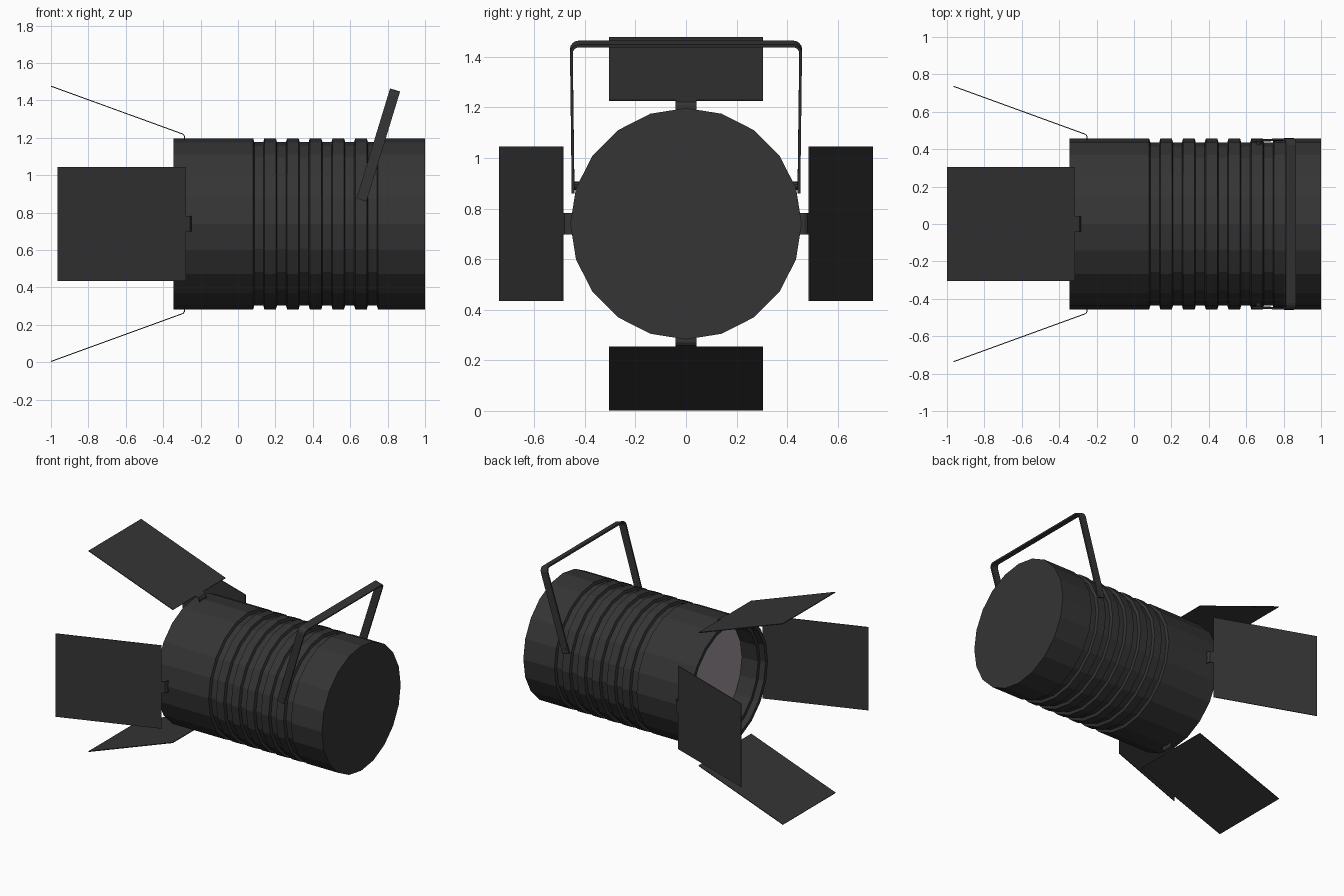
import bpy, bmesh, math
from math import sin, cos, pi
from mathutils import Matrix, Vector

if "Cube" in bpy.data.objects:
    bpy.data.objects.remove(bpy.data.objects["Cube"])

ZC = 0.74    # height of the lamp axis
R = 0.457    # housing radius
SIDES = 20


def material(name, color):
    m = bpy.data.materials.new(name)
    m.diffuse_color = (*color, 1)
    m.use_nodes = True
    m.node_tree.nodes["Principled BSDF"].inputs["Base Color"].default_value = m.diffuse_color
    return m


BLACK = material("black_paint", (0.035, 0.035, 0.035))
GLASS = material("lens_glass", (0.36, 0.31, 0.34))


def make(name, verts, faces, mat, matrix=Matrix(), thickness=0):
    bm = bmesh.new()
    vs = [bm.verts.new(matrix @ Vector(v)) for v in verts]
    for f in faces:
        bm.faces.new([vs[i] for i in f])
    bmesh.ops.recalc_face_normals(bm, faces=bm.faces)
    me = bpy.data.meshes.new(name)
    bm.to_mesh(me)
    bm.free()
    me.materials.append(mat)
    ob = bpy.data.objects.new(name, me)
    bpy.context.collection.objects.link(ob)
    if thickness:
        mod = ob.modifiers.new("thickness", "SOLIDIFY")
        mod.thickness = thickness
        mod.offset = 0
    return ob


def lathe(name, profile, mat, cap_start=False, cap_end=False, sides=SIDES, matrix=Matrix.Translation((0, 0, ZC))):
    """Revolve (x, radius) points around the x axis."""
    verts = [(x, r * sin(2 * pi * k / sides), r * cos(2 * pi * k / sides))
             for x, r in profile for k in range(sides)]
    faces = [(i * sides + k, i * sides + (k + 1) % sides,
              (i + 1) * sides + (k + 1) % sides, (i + 1) * sides + k)
             for i in range(len(profile) - 1) for k in range(sides)]
    if cap_start:
        faces.append(tuple(range(sides)))
    if cap_end:
        faces.append(tuple(range((len(profile) - 1) * sides, len(profile) * sides)))
    return make(name, verts, faces, mat, matrix)


# Housing: recessed front lip, ribbed middle, closed back
LENS_X, LENS_R, GROOVE = -0.17, 0.405, 0.437
profile = [(LENS_X, LENS_R), (-0.30, LENS_R), (-0.30, 0.43), (-0.345, 0.43), (-0.345, R)]
for i in range(6):
    x = 0.081 + i * 0.1215
    profile += [(x, R), (x + 0.006, GROOVE), (x + 0.054, GROOVE), (x + 0.060, R)]
profile.append((1.0, R))
lathe("housing", profile, BLACK, cap_end=True)

# Lens disc
lathe("lens", [(LENS_X, LENS_R), (LENS_X + 0.01, LENS_R)], GLASS, True, True)

# Four barn door flaps with narrow hinge tabs
W, T = 0.305, 0.042
flap_verts = [(-1, -W, 0.736), (-1, W, 0.736), (-0.315, W, 0.487), (-0.315, T, 0.487),
              (-0.315, -T, 0.487), (-0.315, -W, 0.487),
              (-0.293, T, 0.479), (-0.293, -T, 0.479),
              (-0.286, T, 0.468), (-0.286, -T, 0.468),
              (-0.286, T, 0.44), (-0.286, -T, 0.44)]
flap_faces = [(0, 1, 2, 3, 4, 5), (4, 3, 6, 7), (7, 6, 8, 9), (9, 8, 10, 11)]
for k, side in enumerate(("top", "left", "bottom", "right")):
    place = Matrix.Translation((0.035 * (k % 2), 0, ZC)) @ Matrix.Rotation(k * pi / 2, 4, "X")
    make(side + "_flap", flap_verts, flap_faces, BLACK, place, 0.005)

# Tilted U-shaped yoke with rounded corners
H, TOP_Y, LOW_Y, C = 0.610, 0.453, 0.446, 0.03
half = [(LOW_Y, 0)] + [(TOP_Y - C + C * cos(a * pi / 8), H - C + C * sin(a * pi / 8)) for a in range(5)]
path = half + [(-y, w) for y, w in reversed(half)]
verts = [(s * 0.028, y, w) for y, w in path for s in (-1, 1)]
faces = [(2 * i, 2 * i + 1, 2 * i + 3, 2 * i + 2) for i in range(len(path) - 1)]
tilt = Matrix.Translation((0.66, 0, 0.867)) @ Matrix.Rotation(math.radians(17), 4, "Y")
make("yoke", verts, faces, BLACK, tilt, 0.011)

# Pivot bolts joining the yoke to the housing
for s, side in ((1, "left"), (-1, "right")):
    m = Matrix.Translation((0.667, 0, 0.89)) @ Matrix.Rotation(s * pi / 2, 4, "Z")
    lathe(side + "_pivot_bolt", [(0.41, 0.016), (0.453, 0.016)], BLACK, True, True, 10, m)
